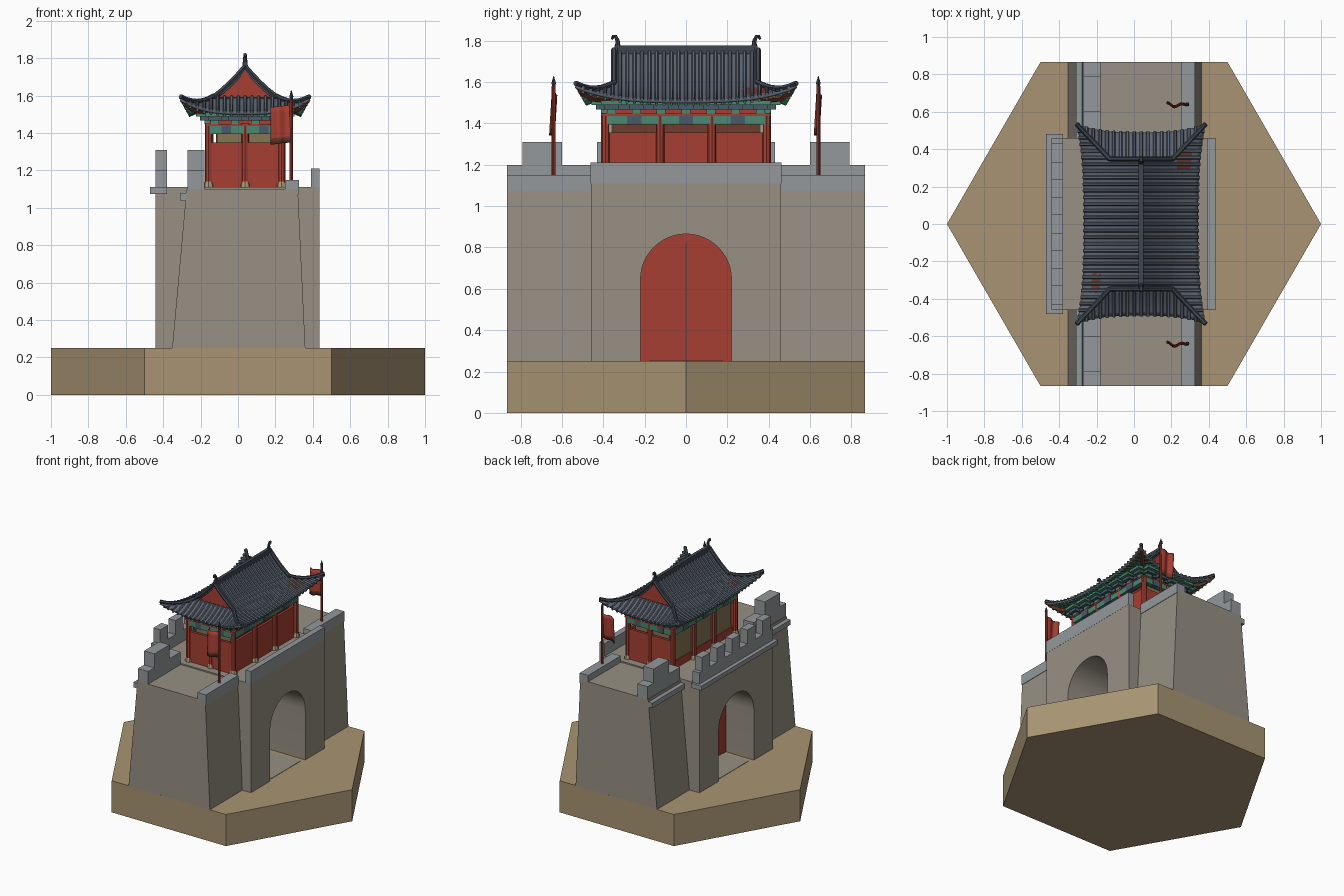
import bpy, bmesh, math

if "Cube" in bpy.data.objects:
    bpy.data.objects.remove(bpy.data.objects["Cube"])

def mat(name, r, g, b):
    m = bpy.data.materials.new(name)
    m.diffuse_color = [((c / 255 + .055) / 1.055) ** 2.4 for c in (r, g, b)] + [1]
    m.use_nodes = True
    m.node_tree.nodes["Principled BSDF"].inputs["Base Color"].default_value = m.diffuse_color
    return m

SAND = mat("sand", 168, 148, 115)
WALL = mat("wall_stone", 151, 144, 131)
CAP = mat("parapet_stone", 147, 152, 155)
TILE = mat("slate_tile", 92, 100, 113)
RIDGE = mat("dark_ridge", 62, 70, 79)
RED = mat("red_paint", 166, 62, 50)
GREEN = mat("green_paint", 76, 136, 115)
BLUE = mat("blue_paint", 72, 92, 104)
STRAW = mat("straw_blind", 134, 118, 84)
BROWN = mat("brown_wood", 112, 60, 46)

CX = .038   # pavilion axis in x

def finish(name, bm, *mats):
    me = bpy.data.meshes.new(name)
    bm.to_mesh(me)
    bm.free()
    for m in mats:
        me.materials.append(m)
    ob = bpy.data.objects.new(name, me)
    bpy.context.collection.objects.link(ob)
    return ob

def boxes(name, m, *specs):
    """Each spec is x0, x1, y0, y1, z0, z1."""
    bm = bmesh.new()
    for x0, x1, y0, y1, z0, z1 in specs:
        vs = bmesh.ops.create_cube(bm, size=1)["verts"]
        for v in vs:
            v.co = (x1 if v.co.x > 0 else x0, y1 if v.co.y > 0 else y0, z1 if v.co.z > 0 else z0)
    return finish(name, bm, m)

def prism(name, m, pts, axis, a, b):
    """Extrude a 2D outline along an axis from a to b."""
    put = {"x": lambda p, h: (h, *p), "y": lambda p, h: (p[0], h, p[1]), "z": lambda p, h: (*p, h)}[axis]
    bm = bmesh.new()
    lo = [bm.verts.new(put(p, a)) for p in pts]
    hi = [bm.verts.new(put(p, b)) for p in pts]
    bm.faces.new(lo)
    bm.faces.new(hi)
    for i in range(len(pts)):
        j = (i + 1) % len(pts)
        bm.faces.new((lo[i], lo[j], hi[j], hi[i]))
    bmesh.ops.recalc_face_normals(bm, faces=bm.faces)
    return finish(name, bm, m)

def tubes(name, m, paths, r, res=1, radii=None):
    cu = bpy.data.curves.new(name, "CURVE")
    cu.dimensions, cu.bevel_depth, cu.bevel_resolution, cu.use_fill_caps = "3D", r, res, True
    for path in paths:
        sp = cu.splines.new("POLY")
        sp.points.add(len(path) - 1)
        for i, (p, q) in enumerate(zip(sp.points, path)):
            p.co = (*q, 1)
            p.radius = radii[i] if radii else 1
    cu.materials.append(m)
    tmp = bpy.data.objects.new(name + "_path", cu)
    bpy.context.collection.objects.link(tmp)
    dg = bpy.context.evaluated_depsgraph_get()
    me = bpy.data.meshes.new_from_object(tmp.evaluated_get(dg))
    bpy.data.objects.remove(tmp)
    ob = bpy.data.objects.new(name, me)
    bpy.context.collection.objects.link(ob)
    return ob

# Hexagonal ground tile
prism("ground_tile", SAND, [(math.cos(k * math.pi / 3), math.sin(k * math.pi / 3)) for k in range(6)], "z", 0, .25)

# Gate block with arched passage, doors and paving
arch = [(.22 * math.cos(math.pi * k / 24), .645 + .22 * math.sin(math.pi * k / 24)) for k in range(25)]
prism("gate_block", WALL, [(.46, .25), (.46, 1.11), (-.46, 1.11), (-.46, .25), (-.22, .25)] + arch[::-1] + [(.22, .25)],
      "x", -.44, .435)
prism("gate_doors", RED, [(.22, .25)] + arch + [(-.22, .25)], "x", -.195, -.172)
boxes("door_seam", RIDGE, (-.198, -.169, -.003, .003, .25, .82))
boxes("passage_paving", WALL, (-.42, .42, -.18, .18, .245, .253))

# Sloped wall sections either side
for s, n in ((-1, "front"), (1, "back")):
    prism(n + "_wall", WALL, [(-.352, .25), (.36, .25), (.32, 1.1), (-.275, 1.1)], "y", s * .46, s * .866)
    y = sorted((s * .46, s * .866))
    boxes(n + "_wall_parapet", CAP, (-.31, -.18, *y, 1.04, 1.08), (-.27, -.18, *y, 1.08, 1.2),
          (-.27, -.18, *sorted((s * .6, s * .79)), 1.2, 1.31), (.25, .325, *y, 1.07, 1.15))

# Gate block parapets
boxes("gate_inner_parapet", CAP, (.39, .436, -.461, .461, 1.11, 1.21))
boxes("gate_battlement", CAP, (-.47, -.38, -.48, .48, 1.075, 1.11), (-.44, -.38, -.46, .46, 1.11, 1.2),
      *[(-.44, -.38, c - .05, c + .05, 1.2, 1.31) for c in (-.38, -.19, 0, .19, .38)])

# Pavilion: low walls, blinds, columns, beams
HX, HY = .195, .39
boxes("pavilion_walls", RED, (CX - HX + .01, CX - HX + .03, -HY, HY, 1.11, 1.17),
      (CX + HX - .02, CX + HX, -HY, HY, 1.11, 1.355),
      *[(CX - HX, CX + HX, s * HY - .01, s * HY + .01, 1.11, 1.35) for s in (-1, 1)])
boxes("inner_room", BROWN, (CX - .155, CX + .155, -.35, .35, 1.11, 1.41))
boxes("window_blinds", STRAW, *[(CX - .178, CX - .17, c - .11, c + .11, 1.17, 1.395) for c in (-.25, 0, .25)],
      *[(CX - .15, CX + .15, s * .36 - .004, s * .36 + .004, 1.3, 1.4) for s in (-1, 1)])
spots = [(CX + i * HX, y) for i in (-1, 1) for y in (-HY, -.125, .125, HY)] + [(CX, -HY), (CX, HY)]
tubes("columns", RED, [[(x, y, 1.11), (x, y, 1.45)] for x, y in spots], .02, 2)
tubes("column_stones", SAND, [[(x, y, 1.11), (x, y, 1.125), (x, y, 1.145)] for x, y in spots], .029, 2, (1, .95, .6))
boxes("tie_beams", GREEN, *[(CX + s * HX - .017, CX + s * HX + .017, -.4, .4, 1.395, 1.437) for s in (-1, 1)],
      *[(CX - .2, CX + .2, s * HY - .017, s * HY + .017, 1.395, 1.437) for s in (-1, 1)])
boxes("beam_bands", BLUE, *[(CX + s * HX - .02, CX + s * HX + .02, c - .035, c + .035, 1.394, 1.438)
      for s in (-1, 1) for c in (-.25, 0, .25)],
      *[(CX + c - .025, CX + c + .025, s * HY - .02, s * HY + .02, 1.394, 1.438) for s in (-1, 1) for c in (-.1, .1)])
boxes("frieze", RED, (CX - .19, CX + .19, -.385, .385, 1.437, 1.54),
      (CX - .215, CX + .215, -.41, .41, 1.437, 1.447))

# Stepped eave brackets in alternating paint
for k, m in enumerate((GREEN, BLUE, GREEN)):
    w, o, z = .022 + .014 * k, .022 + .023 * k, 1.447 + .021 * k
    specs = []
    for s in (-1, 1):
        for i in range(7):
            y, x = -.36 + .12 * i, CX + s * (HX + o)
            specs.append((*sorted((CX, x)), y - w, y + w, z, z + .021))
        for i in (-1.25, -.42, .42, 1.25):
            specs.append((CX + i * .13 - w, CX + i * .13 + w, *sorted((0, s * (HY + o))), z, z + .021))
    boxes("brackets_tier_%d" % (k + 1), m, *specs)

# Curved hip-and-gable roof surface
def ridge_z(d):
    return 1.75 - 1.2 * d + 1.36 * d * d

def eave_z(v, c):
    return 1.59 - .11 * v + .03 * v * v + .075 * c * v * v

def side(y, v, s):
    c = min(1, abs(y) / (.345 + .19 * v)) ** 3
    return (CX + s * (.165 + v * (.14 + .04 * c)), y, eave_z(v, c))

def end(x, v, s):
    c = min(1, abs(x) / (.165 + .18 * v)) ** 3
    return (CX + x, s * (.345 + v * (.145 + .045 * c)), eave_z(v, c))

def up(p, h):
    return (p[0], p[1], p[2] + h)

bm = bmesh.new()
def grid(rows):
    vs = [[bm.verts.new(p) for p in row] for row in rows]
    for a, b in zip(vs, vs[1:]):
        for i in range(len(a) - 1):
            bm.faces.new((a[i], a[i + 1], b[i + 1], b[i]))

T = [i / 14 - 1 for i in range(29)]
V = [i / 6 for i in range(7)]
for s in (-1, 1):
    grid([[(CX + s * d, t * .345, ridge_z(d)) for t in T] for d in (0, .04, .08, .12)] +
         [[side(t * (.345 + .19 * v), v, s) for t in T] for v in V])
    grid([[end(t * (.165 + .18 * v), v, s) for t in T] for v in V])
bmesh.ops.remove_doubles(bm, verts=bm.verts, dist=.0005)
for f in bm.faces:
    f.normal_update()
    if f.normal.z < 0:
        f.normal_flip()
    c = f.calc_center_median()   # two patches of lost tiles
    if (.24 < c.x < .31 and .28 < c.y < .38) or (-.23 < c.x < -.17 and -.37 < c.y < -.27):
        f.material_index = 1
roof = finish("roof_surface", bm, TILE, BROWN)
sol = roof.modifiers.new("thickness", "SOLIDIFY")
sol.thickness, sol.offset, sol.material_offset = .014, -1, 1

# Tile ribs on top and rafters beneath, all following the surface
ribs, rafters = [], []
def span(v0, v1=1.02):
    return [v0 + (v1 - v0) * k / 6 for k in range(7)]

for s in (-1, 1):
    for i in range(-14, 15):
        y = i * .0355
        top = [(CX + s * d, y, ridge_z(d)) for d in (0, .04, .08, .12)] if abs(y) < .345 else []
        v0 = max(0, (abs(y) - .345) / .19)
        ribs.append([up(p, .003) for p in top + [side(y, v, s) for v in span(v0)]])
        rafters.append([up(side(y, v, s), -.02) for v in span(max(.2, v0), .97)])
    for i in range(-8, 9):
        x = i * .0365
        v0 = max(0, (abs(x) - .165) / .18)
        ribs.append([up(end(x, v, s), .003) for v in span(v0)])
        rafters.append([up(end(x, v, s), -.02) for v in span(max(.2, v0), .97)])
tubes("tile_ribs", TILE, ribs, .0095, 1)
tubes("rafters", GREEN, rafters, .0075, 1)

# Ridges, hip beams, gables and ridge-end hooks
boxes("main_ridge", RIDGE, (CX - .013, CX + .013, -.345, .345, 1.735, 1.777))
corners = [(a, b) for a in (-1, 1) for b in (-1, 1)]
tubes("gable_ridges", RIDGE, [[(CX + a * d, b * .348, ridge_z(d) + .008) for d in (0, .04, .08, .12, .165)]
      for a, b in corners], .014)
tubes("hip_ridges", RIDGE, [[up(side(b * (.345 + .19 * v), v, a), .01) for v in V] for a, b in corners], .013)
tubes("hip_beams", BROWN, [[(CX + a * .18, b * .375, 1.515), (CX + a * .27, b * .46, 1.522),
      (CX + a * .325, b * .515, 1.56)] for a, b in corners], .016, 0)
tubes("ridge_hooks", RIDGE, [[(CX, s * y, z) for y, z in ((.334, 1.735), (.33, 1.775), (.331, 1.8), (.34, 1.819),
      (.353, 1.82), (.359, 1.806))] for s in (-1, 1)], .013, 2, (1.3, 1, .8, .7, .7, .4))
D = (-.16, -.12, -.08, -.04, 0, .04, .08, .12, .16)
for s, n in ((-1, "front"), (1, "back")):
    prism(n + "_gable", RED, [(CX + d, ridge_z(abs(d)) - .008) for d in D], "y", s * .31, s * .338)

# Flags on the inner wall parapet
for s, n in ((-1, "front"), (1, "back")):
    x, y = .285, s * .64
    tubes(n + "_flag_pole", RED, [[(x, y, 1.15), (x, y, 1.58)]], .0095, 2)
    tubes(n + "_flag_spear", RIDGE, [[(x, y, 1.575), (x, y, 1.595), (x, y, 1.63)]], .011, 2, (.6, 1, .1))
    bm = bmesh.new()
    cols = []
    for i in range(11):
        u = i / 10
        yy = y + .013 * math.sin(u * 8) * u ** .5
        cols.append([bm.verts.new((x - .005 - .105 * u, yy - .012 * (1 - k / 6), 1.35 + .2 * k / 6 - .012 * u))
                     for k in range(7)])
    for a, b in zip(cols, cols[1:]):
        for k in range(6):
            bm.faces.new((a[k], a[k + 1], b[k + 1], b[k])).material_index = 0 if k else 1
    flag = finish(n + "_flag", bm, RED, BROWN)
    flag.modifiers.new("cloth", "SOLIDIFY").thickness = .005

# Keep edges sharp, round parts smooth
bpy.ops.object.select_all(action="SELECT")
bpy.context.view_layer.objects.active = roof
bpy.ops.object.shade_smooth_by_angle(angle=math.radians(40))
